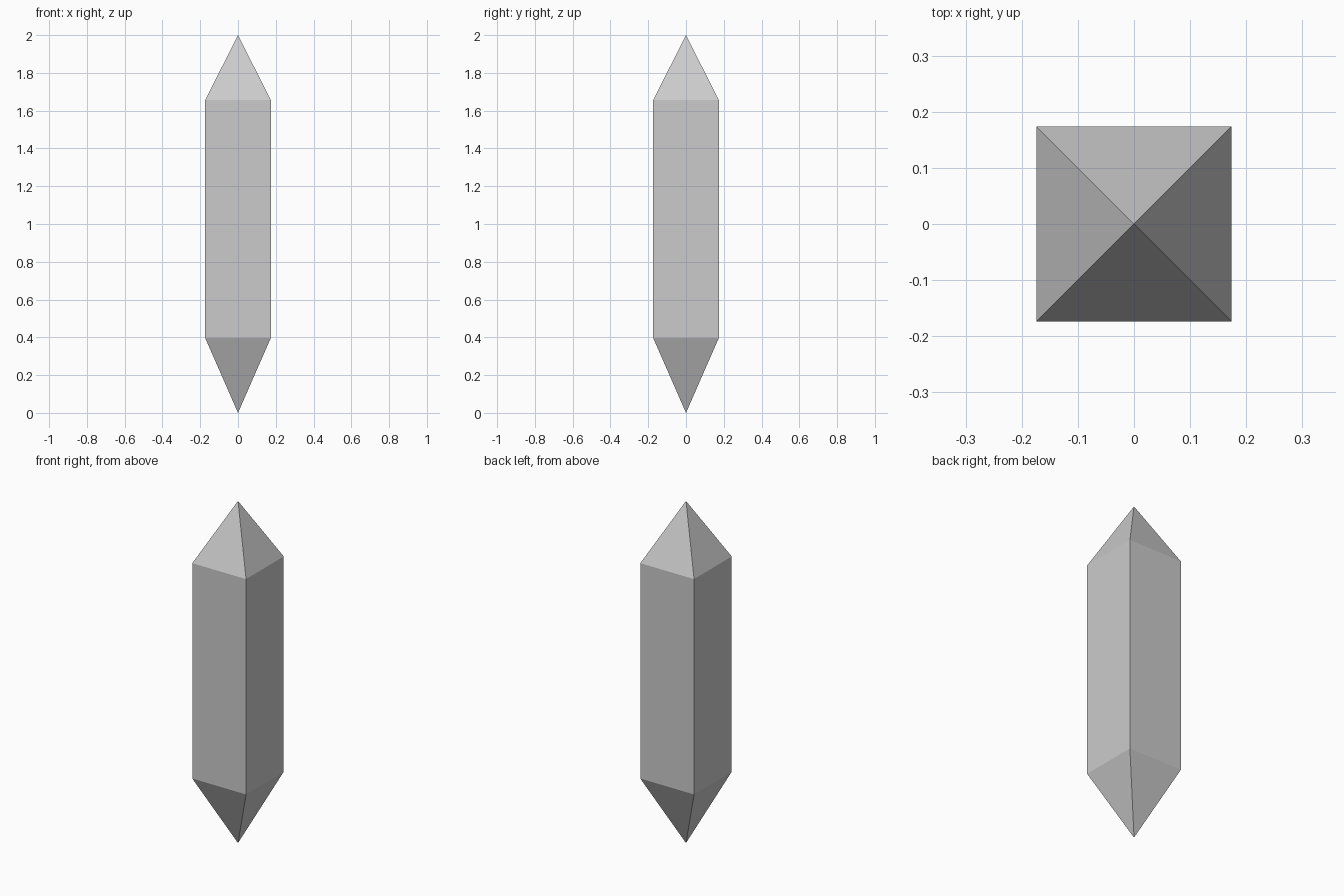
import bpy, bmesh

if "Cube" in bpy.data.objects:
    bpy.data.objects.remove(bpy.data.objects["Cube"])

HALF = 0.174                  # half width of the square shaft
LOW, HIGH, TOP = 0.397, 1.656, 2.0

bm = bmesh.new()

def square_ring(z):
    corners = ((-1, -1), (1, -1), (1, 1), (-1, 1))
    return [bm.verts.new((x * HALF, y * HALF, z)) for x, y in corners]

# Shaft corners and the two points
lower, upper = square_ring(LOW), square_ring(HIGH)
bottom_tip = bm.verts.new((0, 0, 0))
top_tip = bm.verts.new((0, 0, TOP))

# Each side: lower point, shaft wall, upper point
for i in range(4):
    j = (i + 1) % 4
    bm.faces.new((bottom_tip, lower[j], lower[i]))
    bm.faces.new((lower[i], lower[j], upper[j], upper[i]))
    bm.faces.new((upper[i], upper[j], top_tip))

bmesh.ops.recalc_face_normals(bm, faces=bm.faces)
mesh = bpy.data.meshes.new("crystal")
bm.to_mesh(mesh)
bm.free()
bpy.context.collection.objects.link(bpy.data.objects.new("crystal", mesh))
